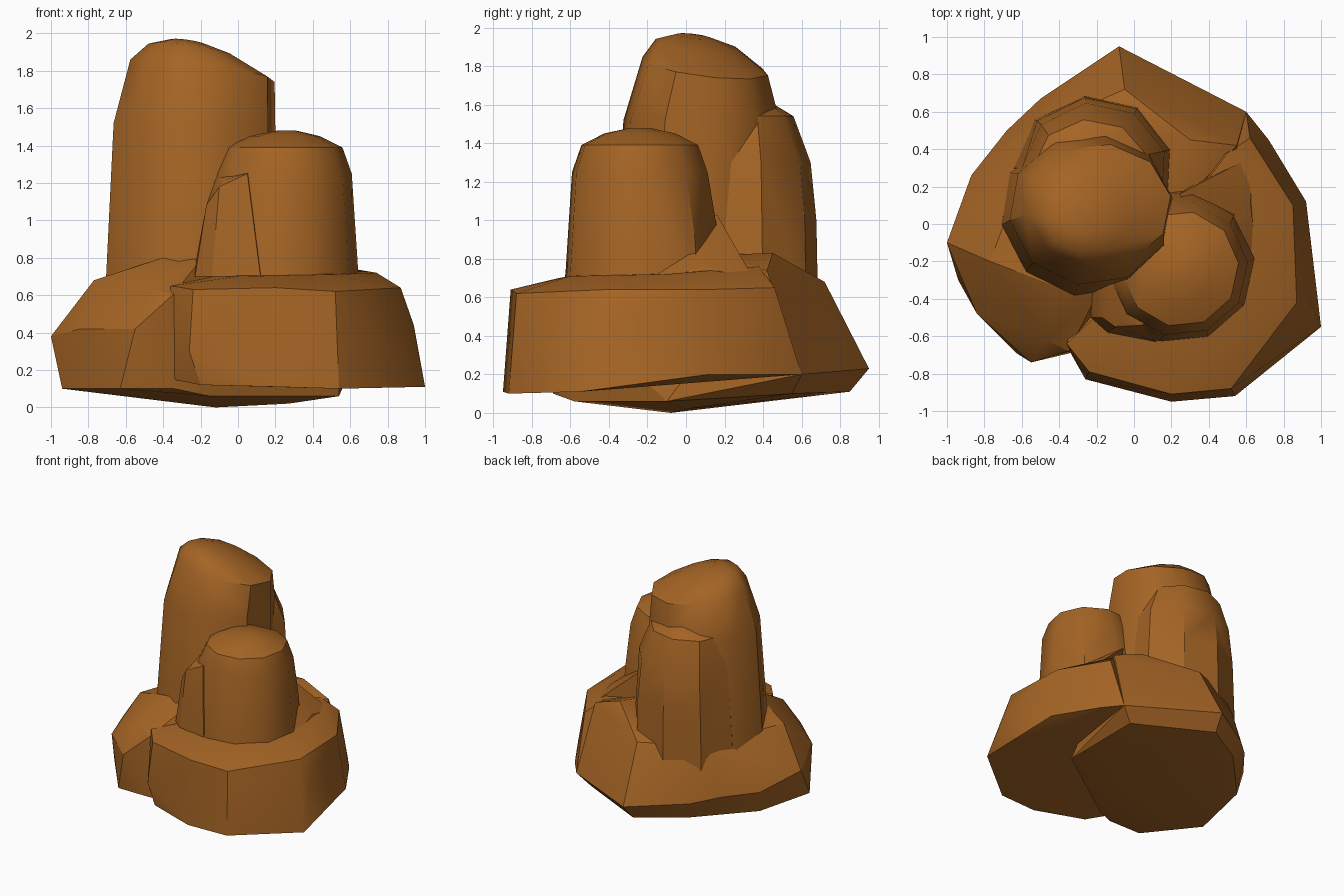
import bpy, bmesh, math

rock = bpy.data.materials.new("orange brown rock")
rock.diffuse_color = (0.37, 0.127, 0.018, 1)


def hull(name, points, angle=28):
    """Faceted boulder: the convex hull of a handful of corner points."""
    bm = bmesh.new()
    for p in points:
        bm.verts.new(p)
    res = bmesh.ops.convex_hull(bm, input=bm.verts)
    junk = {g for g in res["geom_interior"] + res["geom_unused"]
            if isinstance(g, bmesh.types.BMVert) and g.is_valid}
    bmesh.ops.delete(bm, geom=list(junk), context='VERTS')
    bmesh.ops.dissolve_limit(bm, angle_limit=math.radians(4),
                             verts=bm.verts, edges=bm.edges)
    bmesh.ops.recalc_face_normals(bm, faces=bm.faces)
    me = bpy.data.meshes.new(name)
    bm.to_mesh(me)
    bm.free()
    me.materials.append(rock)
    ob = bpy.data.objects.new(name, me)
    bpy.context.collection.objects.link(ob)
    bpy.ops.object.select_all(action='DESELECT')
    ob.select_set(True)
    bpy.context.view_layer.objects.active = ob
    bpy.ops.object.shade_smooth_by_angle(angle=math.radians(angle))
    return ob


def pillar(name, rings, sides, phase, tilt=(0, 0)):
    """Rock column from stacked rings (z, cx, cy, rx, ry); top 3 rings tilt."""
    pts = []
    for i, (z, cx, cy, rx, ry) in enumerate(rings):
        k = 1 if i >= len(rings) - 3 else 0
        for s in range(sides):
            a = phase + math.tau * s / sides
            dx, dy = rx * math.cos(a), ry * math.sin(a)
            pts.append((cx + dx, cy + dy, z + k * (tilt[0] * dx + tilt[1] * dy)))
    return hull(name, pts, 37)


# Base boulder at the left and back
hull("left_base_boulder", [
    (-1, -.1, .38), (-.94, -.3, .1), (-.84, -.48, .42), (-.63, -.69, .1),
    (-.55, -.74, .42), (-.34, -.69, .1), (-.35, -.68, .6), (-.47, -.62, .64),
    (-.77, -.2, .68), (-.91, .08, .36), (-.87, .26, .3), (-.84, .22, .12),
    (-.68, .5, .3), (-.5, .67, .26), (-.45, .64, .12), (-.08, .95, .23),
    (-.1, .85, .11), (.6, .6, .2), (.5, .55, .1), (-.02, .77, .55),
    (-.05, .72, .68), (-.5, .52, .69), (.3, .45, .83), (-.4, -.34, .8),
    (-.19, -.36, .8), (.55, .42, .74), (-.12, -.08, 0), (.27, 0, .02),
    (.54, -.1, .06), (-.15, -.58, .06)], 24)

# Base boulder at the right and front
hull("right_base_boulder", [
    (1, -.55, .11), (.54, -.92, .1), (.2, -.95, .11), (-.2, -.82, .12),
    (-.26, -.83, .3), (-.24, -.79, .63), (.2, -.91, .64), (.52, -.88, .62),
    (.94, -.41, .44), (.87, -.42, .64), (.85, .1, .64), (.92, .12, .2),
    (.72, .45, .2), (.6, .6, .2), (.62, .46, .65), (.74, -.1, .72),
    (.5, -.6, .71), (0, -.66, .7), (0, -.3, .73), (.5, .38, .76),
    (-.1, .2, .3), (-.35, -.67, .15), (-.36, -.64, .65)])

# Tall column and the lower column leaning against its back
pillar("tall_column", [
    (.5, -.25, .06, .47, .47), (1.1, -.24, .06, .45, .44),
    (1.52, -.23, .08, .44, .41), (1.8, -.19, .1, .39, .33),
    (1.91, -.25, .06, .23, .22), (1.955, -.27, .04, .09, .09)],
    10, .15, (-.14, -.12))
pillar("back_column", [
    (.5, -.21, .28, .44, .41), (1.0, -.21, .28, .42, .4),
    (1.3, -.21, .28, .39, .37), (1.54, -.23, .29, .31, .27),
    (1.63, -.27, .33, .1, .08)], 9, .3)

# Short column in front
pillar("short_column", [
    (.5, .22, -.22, .44, .43), (.9, .22, -.22, .42, .4),
    (1.25, .24, -.24, .37, .36), (1.39, .25, -.24, .31, .31),
    (1.45, .25, -.24, .19, .19), (1.48, .26, -.24, .05, .05)], 10, .1)

# Splinters wedged around the columns
hull("front_splinter", [
    (-.23, -.5, .7), (-.14, -.58, .7), (.12, -.63, .7), (-.24, -.36, .7),
    (-.17, -.5, 1.08), (-.1, -.55, 1.18), (-.06, -.52, 1.22),
    (-.05, -.3, 1.26), (-.12, -.32, 1.22), (.1, -.3, 1.3), (.05, -.54, 1.25)])
hull("right_splinter", [
    (.3, .2, .7), (.56, .14, .7), (.66, -.2, .68), (.63, .36, .68),
    (.62, .1, .76), (.55, .12, .8), (.3, .17, .86), (.24, .16, 1.03),
    (.45, -.1, .9)])
